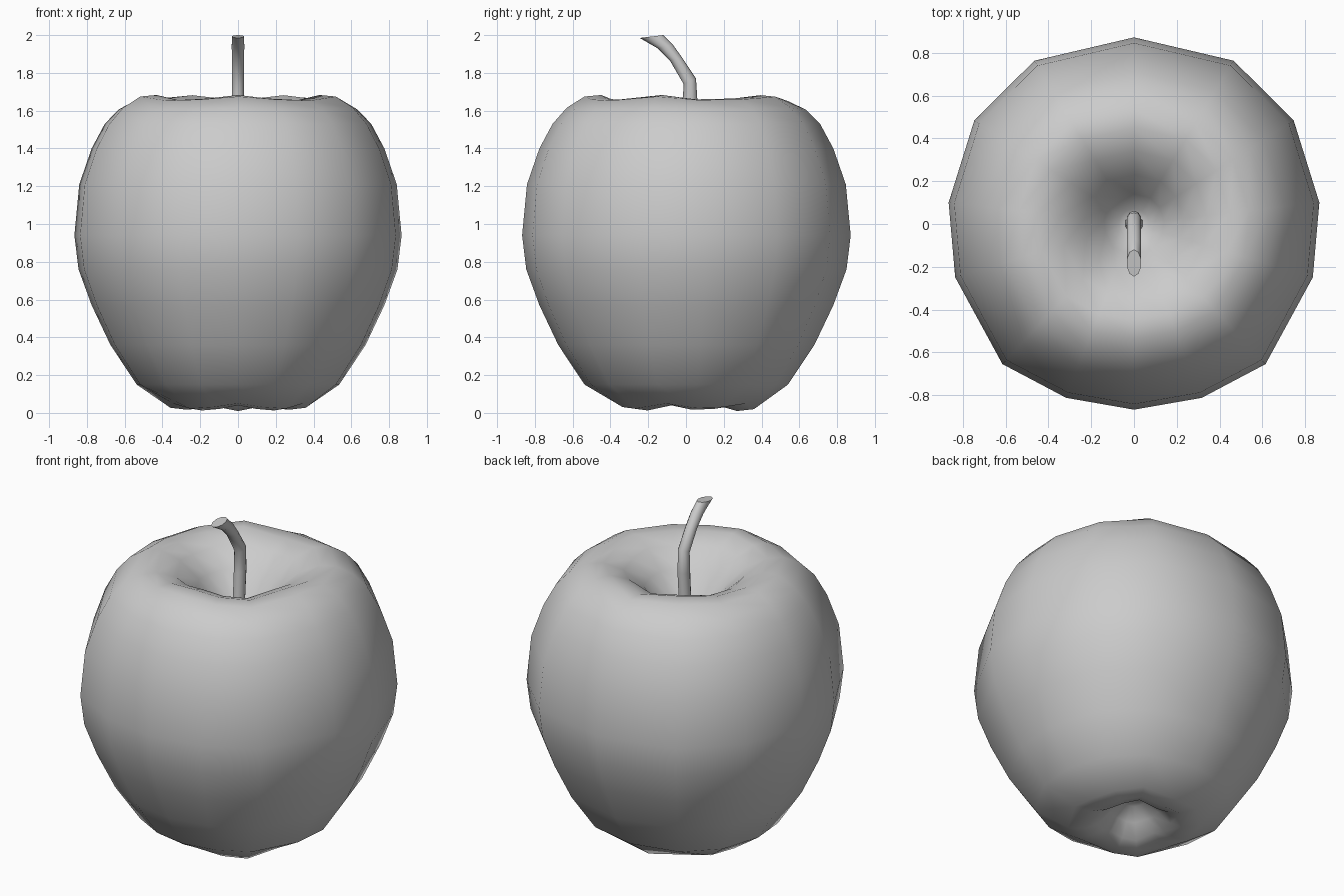
import bpy, bmesh
from math import sin, cos, radians, pi
from mathutils import Vector

if "Cube" in bpy.data.objects:
    bpy.data.objects.remove(bpy.data.objects["Cube"])


def loft(name, rings, sharp=60):
    """Skin a stack of equal closed rings, capping both ends."""
    bm = bmesh.new()
    loops = [[bm.verts.new(p) for p in ring] for ring in rings]
    n = len(loops[0])
    for a, b in zip(loops, loops[1:]):
        for i in range(n):
            j = (i + 1) % n
            bm.faces.new((a[i], a[j], b[j], b[i]))
    for loop in (loops[0], loops[-1]):
        centre = bm.verts.new(sum((v.co for v in loop), Vector()) / n)
        for i in range(n):
            bm.faces.new((loop[i], loop[(i + 1) % n], centre))
    bmesh.ops.recalc_face_normals(bm, faces=bm.faces)
    mesh = bpy.data.meshes.new(name)
    bm.to_mesh(mesh)
    bm.free()
    obj = bpy.data.objects.new(name, mesh)
    bpy.context.collection.objects.link(obj)
    bpy.ops.object.select_all(action='DESELECT')
    obj.select_set(True)
    bpy.context.view_layer.objects.active = obj
    bpy.ops.object.shade_smooth_by_angle(angle=radians(sharp))
    return obj


# Fruit body: uneven 14-sided plan, mirrored left to right (angle, radius factor)
half = [(90, 1.0), (58.6, 1.025), (33, 1.02), (6.6, 1.0),
        (-16.6, 1.0), (-46.8, 1.03), (-68.7, 1.0), (-90, 0.995)]
plan = half + [(180 - a, f) for a, f in reversed(half[1:-1])]

# Profile from the bottom hollow round to the stem pit: radius, height, lobe size
profile = [(0.06, 0.17, 0), (0.13, 0.11, 0.005), (0.20, 0.045, 0.015),
           (0.27, 0.025, 0.015), (0.36, 0.035, 0.015), (0.54, 0.15, 0),
           (0.68, 0.36, 0), (0.78, 0.57, 0), (0.85, 0.76, 0),
           (0.872, 0.94, 0), (0.846, 1.21, 0), (0.78, 1.40, 0),
           (0.71, 1.53, 0), (0.635, 1.61, 0.005), (0.54, 1.663, 0.012),
           (0.45, 1.668, 0.015), (0.34, 1.625, 0.012), (0.23, 1.53, 0.005),
           (0.14, 1.41, 0), (0.07, 1.33, 0), (0.03, 1.32, 0)]

# Five soft lobes ripple the rims
body_rings = []
for r, z, lobe in profile:
    body_rings.append([
        (r * f * cos(radians(a)), r * f * sin(radians(a)),
         z + lobe * cos(5 * radians(a + 90))) for a, f in plan])
loft("apple_body", body_rings, 80)

# Stem: front edge and back edge (y, z) of each section, plus half width
sections = [(-0.045, 1.29, 0.045, 1.29, 0.045),
            (-0.03, 1.42, 0.045, 1.42, 0.035),
            (-0.02, 1.62, 0.062, 1.63, 0.034),
            (-0.012, 1.74, 0.053, 1.77, 0.034),
            (-0.085, 1.865, -0.02, 1.88, 0.034),
            (-0.15, 1.93, -0.07, 1.95, 0.035),
            (-0.245, 1.985, -0.12, 2.0, 0.034)]
stem_rings = []
for y0, z0, y1, z1, w in sections:
    ring = []
    for i in range(10):
        t = 2 * pi * i / 10
        k = (1 + cos(t)) / 2
        ring.append((w * sin(t), y0 + (y1 - y0) * k, z0 + (z1 - z0) * k))
    stem_rings.append(ring)
loft("stem", stem_rings, 50)
